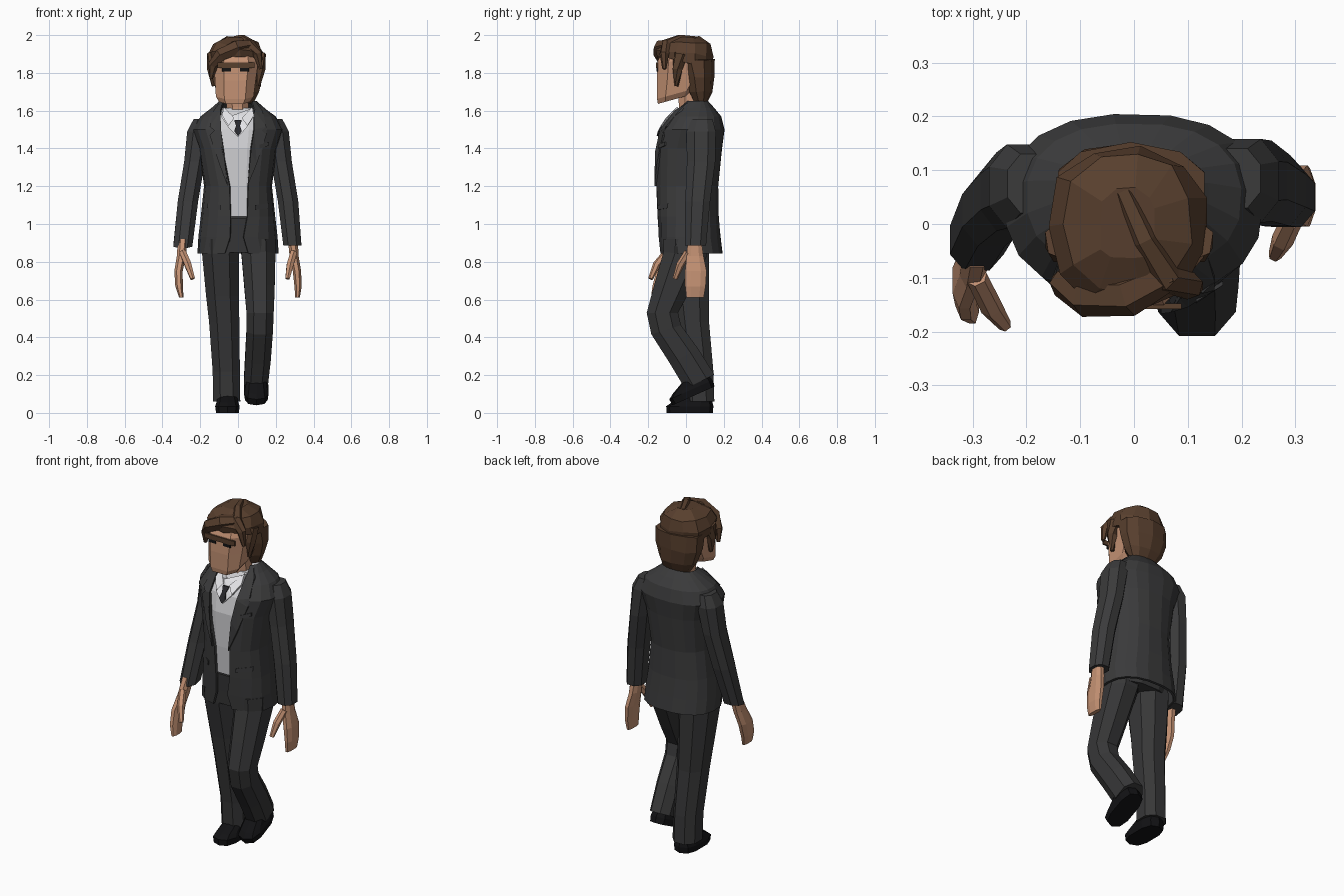
import bpy, bmesh, math, random
from mathutils import Vector

if "Cube" in bpy.data.objects:
    bpy.data.objects.remove(bpy.data.objects["Cube"])

random.seed(4)


def material(name, r, g, b):
    m = bpy.data.materials.new(name)
    m.diffuse_color = (r, g, b, 1)
    m.use_nodes = True
    m.node_tree.nodes["Principled BSDF"].inputs["Base Color"].default_value = m.diffuse_color
    return m


JACKET = material("charcoal jacket", .043, .043, .044)
TROUSER = material("dark trousers", .038, .038, .039)
BLACK = material("black leather", .006, .006, .007)
SKIN = material("skin", .56, .29, .175)
HAIR = material("brown hair", .098, .05, .027)
SWEATER = material("light grey sweater", .62, .62, .64)
SHIRT = material("white shirt", .8, .8, .83)
TIE = material("dark tie", .022, .022, .026)


def finish(bm, name, mat, fix=True):
    if fix:
        bmesh.ops.recalc_face_normals(bm, faces=bm.faces[:])
    me = bpy.data.meshes.new(name)
    bm.to_mesh(me)
    bm.free()
    me.materials.append(mat)
    ob = bpy.data.objects.new(name, me)
    bpy.context.collection.objects.link(ob)
    return ob


def skin_rings(rings, name, mat):
    """Join closed loops of points into a capped solid."""
    bm = bmesh.new()
    vs = [[bm.verts.new(p) for p in r] for r in rings]
    n = len(vs[0])
    for a, b in zip(vs, vs[1:]):
        for i in range(n):
            bm.faces.new((a[i], a[(i + 1) % n], b[(i + 1) % n], b[i]))
    bm.faces.new(vs[0][::-1])
    bm.faces.new(vs[-1])
    return finish(bm, name, mat)


def power(v, p):
    return math.copysign(abs(v) ** (2 / p), v)


def outline(n, p):
    pts = [(power(math.cos(a), p), power(math.sin(a), p))
           for a in ((i + .5) * math.tau / n for i in range(n))]
    mx, my = max(q[0] for q in pts), max(q[1] for q in pts)
    return [(x / mx, y / my) for x, y in pts]


def loft(name, mat, rings, n=8, p=2.3, jitter=0):
    """Rings are (x, y, z, half width, half depth, tilt about x)."""
    out = []
    for cx, cy, cz, rx, ry, *t in rings:
        t = t[0] if t else 0
        out.append([Vector((cx + a * rx, cy + b * ry * math.cos(t), cz + b * ry * math.sin(t)))
                    + Vector([random.uniform(-jitter, jitter) for _ in range(3)])
                    for a, b in outline(n, p)])
    return skin_rings(out, name, mat)


def tube(name, mat, pts, n=6, flat=1):
    """Tapered tube through (x, y, z, radius) points."""
    ps = [Vector(q[:3]) for q in pts]
    out = []
    for i, q in enumerate(pts):
        d = ps[min(i + 1, len(ps) - 1)] - ps[max(i - 1, 0)]
        rot = d.to_track_quat('Z', 'Y')
        out.append([ps[i] + rot @ Vector((q[3] * math.cos(k * math.tau / n),
                                          q[3] * flat * math.sin(k * math.tau / n), 0))
                    for k in range(n)])
    return skin_rings(out, name, mat)


# Torso levels: z, half width, front y, back y, left and right opening edge
P = 2.4
LEVELS = [(.845, .215, -.138, .195, .07, .055), (.93, .21, -.145, .185, .042, .03),
          (1.04, .197, -.152, .175, .04, .05), (1.2, .18, -.16, .172, .045, .055),
          (1.4, .205, -.16, .192, .085, .07), (1.5, .24, -.135, .205, .11, .085),
          (1.57, .2, -.088, .187, .1, .085), (1.615, .14, -.05, .15, .09, .085),
          (1.65, .1, -.01, .118, .08, .075)]


def front_y(x, z):
    for a, b in zip(LEVELS, LEVELS[1:]):
        if z <= b[0]:
            break
    t = (z - a[0]) / (b[0] - a[0])
    rx, yf, yb = (a[k] + (b[k] - a[k]) * t for k in (1, 2, 3))
    return (yf + yb) / 2 - (yb - yf) / 2 * max(0, 1 - (abs(x) / rx) ** P) ** (1 / P)


def panel(name, mat, pts, off, thick=.008):
    """Thin plate laid on the front of the torso, outlined by (x, z) points."""
    bm = bmesh.new()
    rows = [[bm.verts.new((x, front_y(x, z) - off + d, z)) for x, z in pts] for d in (0, thick)]
    n = len(pts)
    for i in range(n):
        j = (i + 1) % n
        bm.faces.new((rows[0][i], rows[0][j], rows[1][j], rows[1][i]))
    bm.faces.new(rows[0])
    bm.faces.new(rows[1])
    bmesh.ops.triangulate(bm, faces=[f for f in bm.faces if len(f.verts) > 4])
    return finish(bm, name, mat)


def box(name, mat, x0, x1, y0, y1, z0, z1):
    r = [[(x0, y0, z), (x1, y0, z), (x1, y1, z), (x0, y1, z)] for z in (z0, z1)]
    return skin_rings(r, name, mat)


# Jacket body: open shell with thickness
bm = bmesh.new()
rows, COLS = [], 18
for z, rx, yf, yb, ol, orr in LEVELS:
    a0 = -math.acos((orr / rx) ** (P / 2))
    a1 = math.pi + math.acos((ol / rx) ** (P / 2))
    row = []
    for c in range(COLS):
        a = a0 + (a1 - a0) * c / (COLS - 1)
        row.append(bm.verts.new((rx * power(math.cos(a), P),
                                 (yf + yb) / 2 + (yb - yf) / 2 * power(math.sin(a), P), z)))
    rows.append(row)
for a, b in zip(rows, rows[1:]):
    for c in range(COLS - 1):
        bm.faces.new((a[c], a[c + 1], b[c + 1], b[c]))
jacket = finish(bm, "jacket_body", JACKET, False)
sol = jacket.modifiers.new("thickness", 'SOLIDIFY')
sol.thickness, sol.offset = .014, -1

# Sweater, shirt and tie
loft("sweater", SWEATER, [(0, (f + b) / 2, max(z, 1.015), rx * .92, (b - f) / 2 - .02)
                          for z, rx, f, b, *_ in LEVELS[2:-1]], n=16, p=P)
panel("shirt_front", SHIRT, [(0, 1.46), (.045, 1.51), (.085, 1.57), (.08, 1.615), (.03, 1.575),
                             (-.03, 1.575), (-.08, 1.615), (-.09, 1.57), (-.05, 1.51)], .004, .03)
panel("tie", TIE, [(0, 1.465), (.02, 1.49), (.011, 1.52), (.02, 1.55), (-.02, 1.55),
                   (-.011, 1.52), (-.02, 1.49)], .012)
for s in (-1, 1):
    panel("shirt_collar", SHIRT, [(s * .02, 1.56), (s * .05, 1.52), (s * .085, 1.575),
                                  (s * .075, 1.62)], .014)

# Lapels and pockets
for s in (-1, 1):
    k = .005 if s < 0 else 0
    panel("lapel", JACKET, [(s * (.05 + k), 1.2), (s * .1, 1.32), (s * .15, 1.47), (s * .125, 1.495),
                            (s * .15, 1.515), (s * .13, 1.6), (s * .1, 1.64), (s * (.088 + k), 1.6),
                            (s * (.085 + k), 1.5), (s * (.068 + k), 1.38)], .01, .016)
    panel("pocket_flap", JACKET, [(s * .09, 1.075), (s * .165, 1.085), (s * .165, 1.11),
                                  (s * .09, 1.1)], .008)
panel("breast_pocket", JACKET, [(.115, 1.4), (.165, 1.415), (.165, 1.435), (.115, 1.42)], .008)

# Sleeves: right hangs back, left swings forward
loft("right_sleeve", JACKET, [(.19, .085, 1.555, .045, .055), (.207, .08, 1.49, .062, .078),
                              (.23, .08, 1.33, .055, .075), (.265, .062, 1.12, .054, .066),
                              (.288, .05, .885, .048, .056)])
loft("left_sleeve", JACKET, [(-.19, .075, 1.555, .045, .055), (-.207, .07, 1.49, .062, .078),
                             (-.23, .06, 1.33, .055, .073), (-.265, .025, 1.12, .054, .066),
                             (-.292, -.03, .885, .05, .058, .2)])

# Hands and thumbs
loft("right_hand", SKIN, [(.29, .045, .92, .026, .035), (.297, .048, .83, .024, .045),
                          (.312, .052, .75, .022, .057), (.318, .05, .67, .019, .054),
                          (.315, .048, .61, .012, .046)])
tube("right_thumb", SKIN, [(.295, .01, .85, .02), (.276, -.03, .785, .021), (.262, -.058, .71, .013)])
loft("left_hand", SKIN, [(-.292, -.045, .92, .026, .035), (-.3, -.075, .83, .024, .044),
                         (-.315, -.105, .75, .022, .052), (-.312, -.13, .67, .02, .048),
                         (-.3, -.145, .61, .012, .04)])
tube("left_thumb", SKIN, [(-.292, -.1, .85, .02), (-.265, -.155, .785, .021), (-.24, -.188, .71, .013)])

# Trousers
loft("trouser_hips", TROUSER, [(0, .01, .85, .19, .125), (0, .015, .93, .185, .135),
                               (0, .012, 1.03, .17, .14)], n=12)
loft("left_trouser_leg", TROUSER, [(-.09, .0, .92, .1, .12), (-.092, .005, .84, .098, .118),
                                   (-.082, .025, .62, .087, .098), (-.073, .035, .48, .08, .087),
                                   (-.062, .065, .22, .072, .08), (-.06, .072, .06, .072, .078)])
loft("right_trouser_leg", TROUSER, [(.1, .0, .92, .1, .12), (.108, -.005, .84, .09, .115, -.1),
                                    (.114, -.075, .66, .08, .095, -.2),
                                    (.117, -.125, .53, .072, .083, 0),
                                    (.115, -.105, .44, .07, .082, .3),
                                    (.106, -.01, .3, .068, .084, .5),
                                    (.095, .073, .165, .064, .086, .45)])


# Shoes: layered outline, pitched about x
def shoe(name, x, y, z, t):
    rings = []
    for ly, lz, rx, ry in ((0, 0, .06, .122), (0, .035, .065, .125), (.012, .055, .058, .108),
                           (.05, .095, .05, .065)):
        rings.append((x, y + ly * math.cos(t) - lz * math.sin(t),
                      z + ly * math.sin(t) + lz * math.cos(t), rx, ry, t))
    loft(name, BLACK, rings, n=10, p=2.8)


shoe("left_shoe", -.056, .02, 0, 0)
shoe("right_shoe", .097, .04, .09, .42)

# Neck and head
loft("neck", SKIN, [(0, .03, 1.53, .065, .07), (-.003, .025, 1.62, .058, .062),
                    (-.01, .02, 1.74, .06, .065)])
loft("head", SKIN, [(-.018, -.062, 1.66, .082, .09, .27), (-.017, -.052, 1.69, .1, .105, .27),
                    (-.014, -.03, 1.765, .108, .125, .05), (-.01, -.02, 1.86, .118, .13),
                    (-.01, -.01, 1.93, .1, .11)], p=3)

# Brow and eyes
box("brow", HAIR, -.108, .088, -.158, -.148, 1.826, 1.854)
for x in (-.06, .035):
    box("eye", BLACK, x - .024, x + .024, -.157, -.148, 1.808, 1.826)

# Hair: crown, back and locks
loft("hair_crown", HAIR, [(-.008, -.005, 1.85, .138, .148, -.25), (-.012, -.006, 1.905, .142, .152, -.12),
                          (-.01, 0, 1.957, .115, .13), (-.012, .0, 1.99, .055, .07)],
     n=11, jitter=.007)
loft("hair_back", HAIR, [(.005, .078, 1.64, .075, .035), (0, .075, 1.7, .11, .065),
                         (-.004, .07, 1.78, .132, .08), (-.006, .06, 1.87, .136, .092)],
     n=10, jitter=.005)
tube("hair_fringe", HAIR, [(.07, -.09, 1.95, .03), (-.01, -.13, 1.935, .042), (-.09, -.135, 1.895, .038),
                           (-.132, -.11, 1.84, .027), (-.142, -.1, 1.77, .01)])
tube("hair_parting", HAIR, [(-.02, .06, 1.975, .02), (.02, -.03, 1.98, .025), (.06, -.1, 1.95, .032),
                            (.105, -.115, 1.9, .026), (.12, -.115, 1.82, .01)])
for s, x in ((-1, -.128), (1, .11)):
    tube("sideburn", HAIR, [(x, -.03, 1.9, .04), (x + s * .006, -.045, 1.82, .03),
                            (x, -.05, 1.73, .011)])
